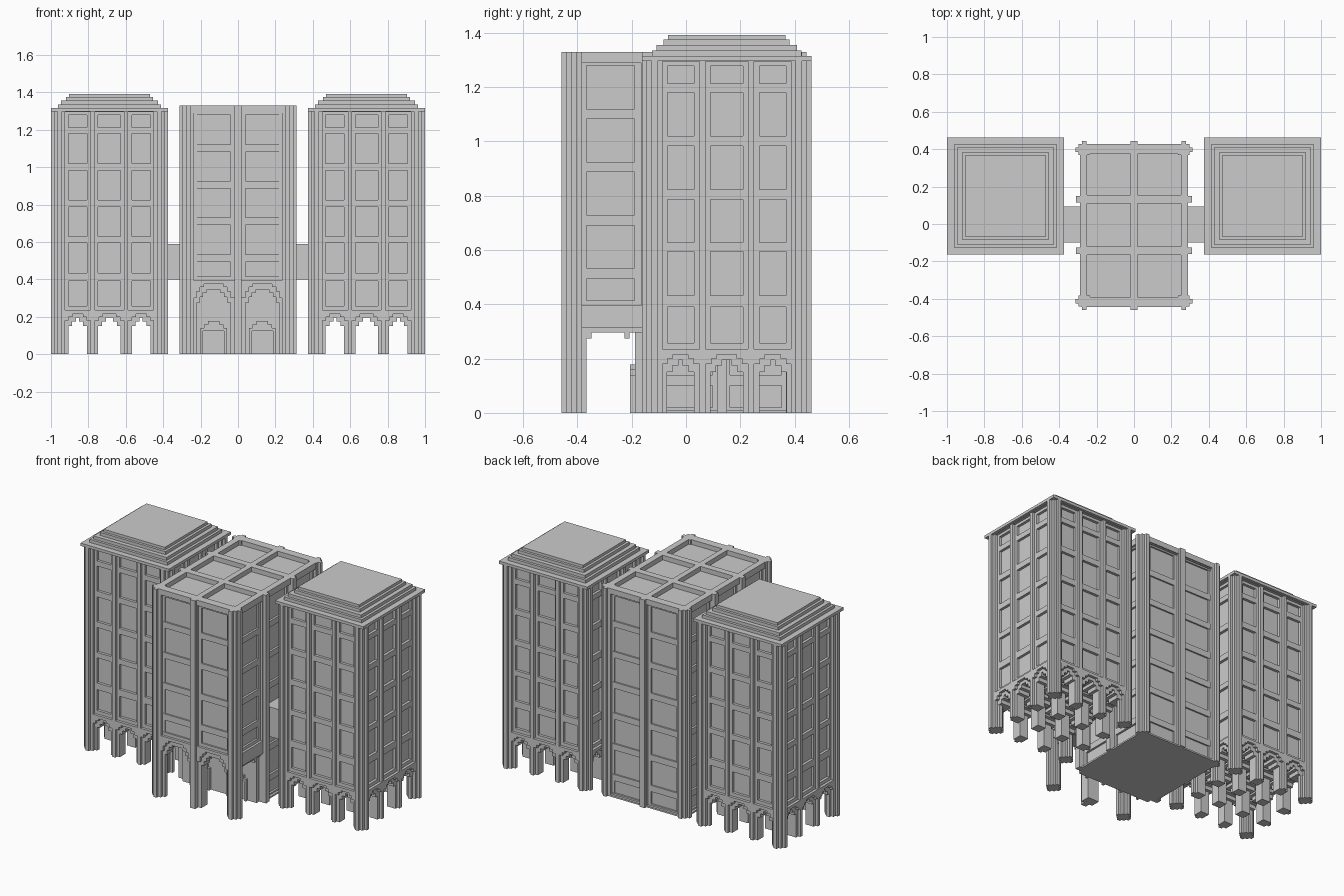
import bpy, bmesh
from mathutils import Matrix

if "Cube" in bpy.data.objects:
    bpy.data.objects.remove(bpy.data.objects["Cube"])


class Part:
    """Collects axis-aligned boxes into one mesh object."""
    def __init__(self, name, cx=0, cy=0):
        self.name, self.c, self.bm = name, (cx, cy), bmesh.new()

    def box(self, x0, x1, y0, y1, z0, z1):
        m = Matrix.Translation(((x0 + x1) / 2 + self.c[0], (y0 + y1) / 2 + self.c[1], (z0 + z1) / 2))
        m = m @ Matrix.Diagonal((abs(x1 - x0), abs(y1 - y0), z1 - z0, 1))
        bmesh.ops.create_cube(self.bm, size=1, matrix=m)

    def side(self, k):
        """Box maker for one facade: u along the wall, d outward. 0 front, 1 right, 2 back, 3 left."""
        def put(u0, u1, d0, d1, z0, z1):
            if k % 2 == 0:
                s = -1 if k == 0 else 1
                self.box(u0, u1, s * d0, s * d1, z0, z1)
            else:
                s = 1 if k == 1 else -1
                self.box(s * d0, s * d1, u0, u1, z0, z1)
        return put

    def post(self, cx, cy, r, z0, z1):
        """Pier with stepped corners."""
        for a, b in ((r, .25 * r), (.64 * r, .64 * r), (.25 * r, r)):
            self.box(cx - a, cx + a, cy - b, cy + b, z0, z1)

    def done(self):
        me = bpy.data.meshes.new(self.name)
        self.bm.to_mesh(me)
        self.bm.free()
        bpy.context.collection.objects.link(bpy.data.objects.new(self.name, me))


def gaps(holes, lo, hi):
    edges = [lo] + [v for h in holes for v in h] + [hi]
    return [(a, b) for a, b in zip(edges[::2], edges[1::2]) if b > a]


def lattice(put, bays, rows, u, z, d0, d1):
    """Wall layer with rectangular holes."""
    for a, b in gaps(bays, *u):
        put(a, b, d0, d1, *z)
    for a, b in bays:
        for p, q in gaps(rows, *z):
            put(a, b, d0, d1, p, q)


def arch(put, a, b, steps, d0, d1):
    """Stepped corbels on both sides of an opening."""
    for z0, z1, w in steps:
        put(a, a + w, d0, d1, z0, z1)
        put(b - w, b, d0, d1, z0, z1)


# Side towers
T_FRAME = [(-.24, -.1), (-.078, .078), (.1, .24)]
T_WIN = [(-.219, -.12), (-.06, .06), (.12, .219)]
T_ROWS = [(.257, .39), (.433, .594), (.628, .787), (.824, .983), (1.02, 1.18), (1.213, 1.278)]
T_STEPS = [(.15, .175, .02), (.175, .195, .042)]

for name, s in (("left", -1), ("right", 1)):
    t = Part(name + "_tower_body", s * .6875, .15)
    t.box(-.262, .262, -.262, .262, .195, 1.3)
    for k in range(4):
        put = t.side(k)
        lattice(put, T_WIN, T_ROWS, (-.27, .27), (.195, 1.3), .255, .279)
        lattice(put, T_FRAME, [(.235, 1.295)], (-.27, .27), (.215, 1.3), .27, .296)
        for a, b in T_FRAME:
            arch(put, a, b, [(.18, .2, .022), (.2, .215, .042)], .27, .296)
        for m in (-.089, .089):
            put(m - .011, m + .011, .27, .296, 0, .22)
    t.done()

    # Legs on a four by four grid, with corbelled arches both ways
    t = Part(name + "_tower_legs", s * .6875, .15)
    for i in (-.266, -.09, .09, .266):
        for j in (-.266, -.09, .09, .266):
            if abs(i) > .2 and abs(j) > .2:
                t.post(i, j, .0465, 0, 1.3)
                x0, x1, y0, y1 = i - .0465, i + .0465, j - .0465, j + .0465
            else:
                hx, hy = [.046 if abs(v) > .2 else .03 for v in (i, j)]
                x0, x1, y0, y1 = [max(-.279, min(.279, v)) for v in (i - hx, i + hx, j - hy, j + hy)]
                t.box(x0, x1, y0, y1, 0, .2)
            for z0, z1, w in T_STEPS:
                c = [max(-.279, min(.279, v)) for v in (x0 - w, x1 + w, y0 - w, y1 + w)]
                t.box(*c, z0, z1 + .002)
    t.done()

    # Stepped roof
    t = Part(name + "_tower_roof", s * .6875, .15)
    for h, z0, z1 in ((.3125, 1.297, 1.315), (.275, 1.315, 1.335), (.259, 1.335, 1.355),
                      (.232, 1.355, 1.375), (.216, 1.375, 1.392)):
        t.box(-h, h, -h, h, z0, z1)
    t.done()

    # Bridge to the central block
    t = Part(name + "_bridge")
    t.box(s * .25, s * .44, -.1, .093, .4, .59)
    t.done()

# Central block, local origin at its own plan centre
CY = -.0075
c = Part("central_block", 0, CY)
c.box(-.262, .262, -.41, .41, .345, 1.3)
c.box(-.262, .262, -.18, .41, 0, .35)
C_FRAME = [(-.26, -.02), (.02, .26)]
C_WIN = [(-.243, -.04), (.04, .243)]
HIGH = [(.415, .493), (.533, .69), (.73, .887), (.925, 1.082), (1.12, 1.28)]
FULL = [(.02, .1), (.14, .296), (.336, .493)] + HIGH[1:]

# Front above the porch, and full-height back
for k, rows, z0, zf in ((0, HIGH, .345, .395), (2, FULL, 0, .01)):
    put = c.side(k)
    lattice(put, C_WIN, rows, (-.27, .27), (z0, 1.33), .405, .42)
    lattice(put, C_FRAME, [(zf, 1.295)], (-.28, .28), (z0 + .03 if k == 0 else 0, 1.33), .41, .435)
    put(-.018, .018, .41, .4515, 0, 1.33)

# Sides: front bay above the porch, two bays to the ground
for k in (1, 3):
    put = c.side(k)
    lattice(put, [(-.36, -.182)], HIGH, (-.41, -.15), (.297, 1.33), .25, .275)
    lattice(put, [(-.378, -.158)], [(.395, 1.295)], (-.42, -.15), (.315, 1.33), .26, .29)
    arch(put, -.36, -.2, [(.275, .3, .02)], .24, .275)
    lattice(put, [(-.1, .105), (.17, .36)], FULL, (-.15, .41), (0, 1.33), .25, .275)
    lattice(put, [(-.117, .122), (.158, .378)], [(.01, 1.295)], (-.15, .42), (0, 1.33), .26, .29)
    for m in (-.135, .14):
        put(m - .018, m + .018, .26, .31, .0, 1.33)
c.done()

# Corner piers
c = Part("central_piers", 0, CY)
for sx in (-1, 1):
    for sy in (-1, 1):
        c.post(sx * .266, sy * .405, .0465, 0, 1.33)
c.done()

# Porch legs, arches and doors
c = Part("porch", 0, CY)
c.box(-.04, .04, -.42, -.36, 0, .36)
put = c.side(0)
for a, b in ((-.222, -.04), (.04, .222)):
    arch(put, a, b, [(.275, .305, .018), (.305, .33, .035), (.33, .347, .055)], .36, .42)
for a, b in ((-.243, -.018), (.018, .243)):
    arch(put, a, b, [(.3, .335, .022), (.335, .358, .04), (.358, .376, .06)], .41, .435)
for s in (-1, 1):
    x0, x1 = sorted((s * .06, s * .2))
    lattice(put, [(x0 + .014, x1 - .014)], [(0, .125)], (x0, x1), (0, .14), .175, .198)
    c.box(x0 + .018, x1 - .018, -.198, -.175, .14, .16)
    c.box(x0 + .04, x1 - .04, -.198, -.175, .16, .178)
c.done()

# Roof ribs around recessed roof panels
c = Part("central_roof_ribs", 0, CY)
for m in (-.405, -.135, .14, .405):
    c.box(-.29, .29, m - .022, m + .022, 1.29, 1.33)
for m in (-.278, 0, .278):
    h = .018 if m == 0 else .012
    c.box(m - h, m + h, -.42, .42, 1.29, 1.33)
c.done()
